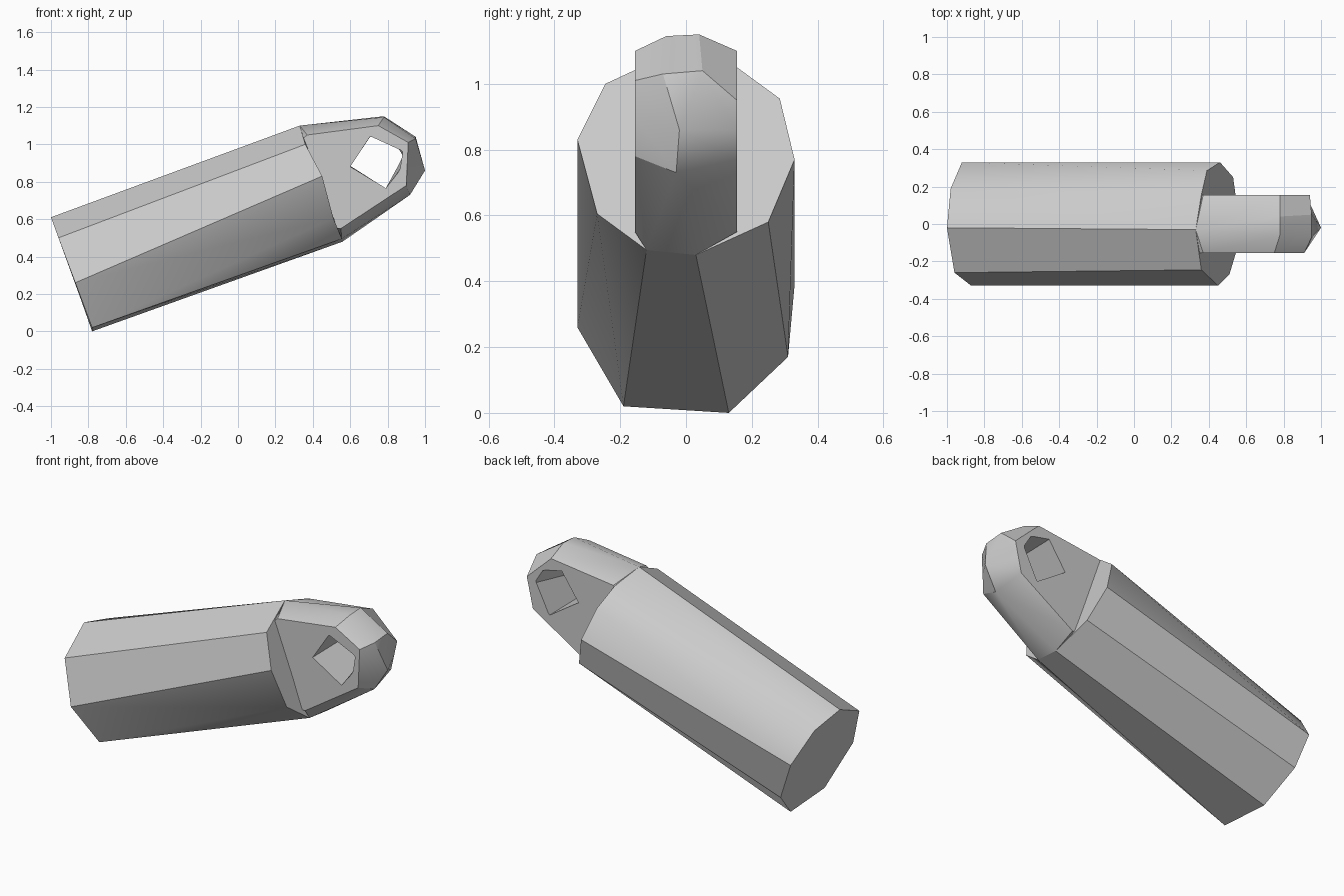
import bpy
import bmesh
from math import radians

default_cube = bpy.data.objects.get("Cube")
if default_cube:
    bpy.data.objects.remove(default_cube, do_unlink=True)

# One plain grey for the whole model
grey = bpy.data.materials.new("plain grey")
grey.use_nodes = True
colour = (0.6, 0.6, 0.6, 1)
grey.diffuse_color = colour
grey.node_tree.nodes["Principled BSDF"].inputs["Base Color"].default_value = colour


def loft(name, rings, closed_rows=False):
    """Skin closed rings of points; cap both ends, or wrap the rows around."""
    bm = bmesh.new()
    rows = [[bm.verts.new(point) for point in ring] for ring in rings]
    count = len(rows[0])
    for first, second in zip(rows, rows[1:]):
        for i in range(count):
            j = (i + 1) % count
            bm.faces.new((first[i], first[j], second[j], second[i]))
    bm.faces.new(rows[0])
    bm.faces.new(rows[-1])
    bmesh.ops.remove_doubles(bm, verts=bm.verts, dist=0.0005)
    bmesh.ops.recalc_face_normals(bm, faces=bm.faces)
    mesh = bpy.data.meshes.new(name)
    bm.to_mesh(mesh)
    bm.free()
    mesh.materials.append(grey)
    obj = bpy.data.objects.new(name, mesh)
    bpy.context.collection.objects.link(obj)
    return obj


def smooth(obj):
    """Smooth shading that keeps the facet edges sharp."""
    bpy.ops.object.select_all(action='DESELECT')
    obj.select_set(True)
    bpy.context.view_layer.objects.active = obj
    bpy.ops.object.shade_smooth_by_angle(angle=radians(30))


# Tilted, slightly twisted eight-sided shaft
near_ring = [
    (-1, -.02, .61), (-.96, -.26, .5), (-.87, -.33, .26), (-.78, -.19, .02),
    (-.78, .13, 0), (-.84, .31, .17), (-.92, .33, .39), (-.98, .19, .56)]
far_ring = [
    (.33, -.03, 1.1), (.36, -.245, 1), (.45, -.33, .83), (.51, -.27, .605),
    (.555, -.12, .495), (.56, .03, .48), (.53, .25, .58), (.46, .33, .77),
    (.39, .285, .955), (.36, .155, 1.05)]
# Two near corners each fan out to a pair of far corners
near_ring.insert(4, near_ring[3])
near_ring.append(near_ring[-1])
shaft = loft("shaft", [near_ring, far_ring])
smooth(shaft)

# Rounded eye lug: strips across the rim, from the top root round the nose
half = 0.155
columns = {
    "front": [(.37, -half, 1.05), (.75, -half, 1.1), (.91, -half, 1.01),
              (.905, -half, .9), (.9, -half, .78), (.55, -half, .55)],
    "mid_front": [(.33, -.03, 1.1), (.78, -.06, 1.145), (.95, -.07, 1.03),
                  (1, -.02, .86), (.92, -.03, .73), (.555, -.12, .495)],
    "mid_back": [(.33, -.03, 1.1), (.78, .04, 1.15), (.95, .05, 1.04),
                 (1, -.02, .86), (.92, -.03, .73), (.56, .03, .48)],
    "back": [(.37, half, 1.05), (.78, half, 1.1), (.94, half, .95),
             (.92, half, .86), (.9, half, .77), (.55, half, .55)],
}
# Root buried inside the shaft
for outline in columns.values():
    y = outline[0][1]
    outline += [(.4, y, .55), (.25, y, .95)]
lug = loft("eye_lug", list(columns.values()))

# Five-sided eye cut through the lug
front_hole = [(.6, .88), (.705, 1.04), (.88, .96), (.865, .86), (.79, .765)]
back_hole = [(.6, .885), (.71, 1.045), (.83, 1.02), (.88, .94), (.79, .76)]
cutter = loft("eye_cutter", [[(x, y, z) for x, z in outline]
                             for y, outline in ((-.2, front_hole), (.2, back_hole))])
cutter.hide_render = True
cutter.hide_viewport = True
cutter.display_type = 'WIRE'
eye = lug.modifiers.new("eye", 'BOOLEAN')
eye.operation = 'DIFFERENCE'
eye.solver = 'EXACT'
eye.object = cutter
smooth(lug)
